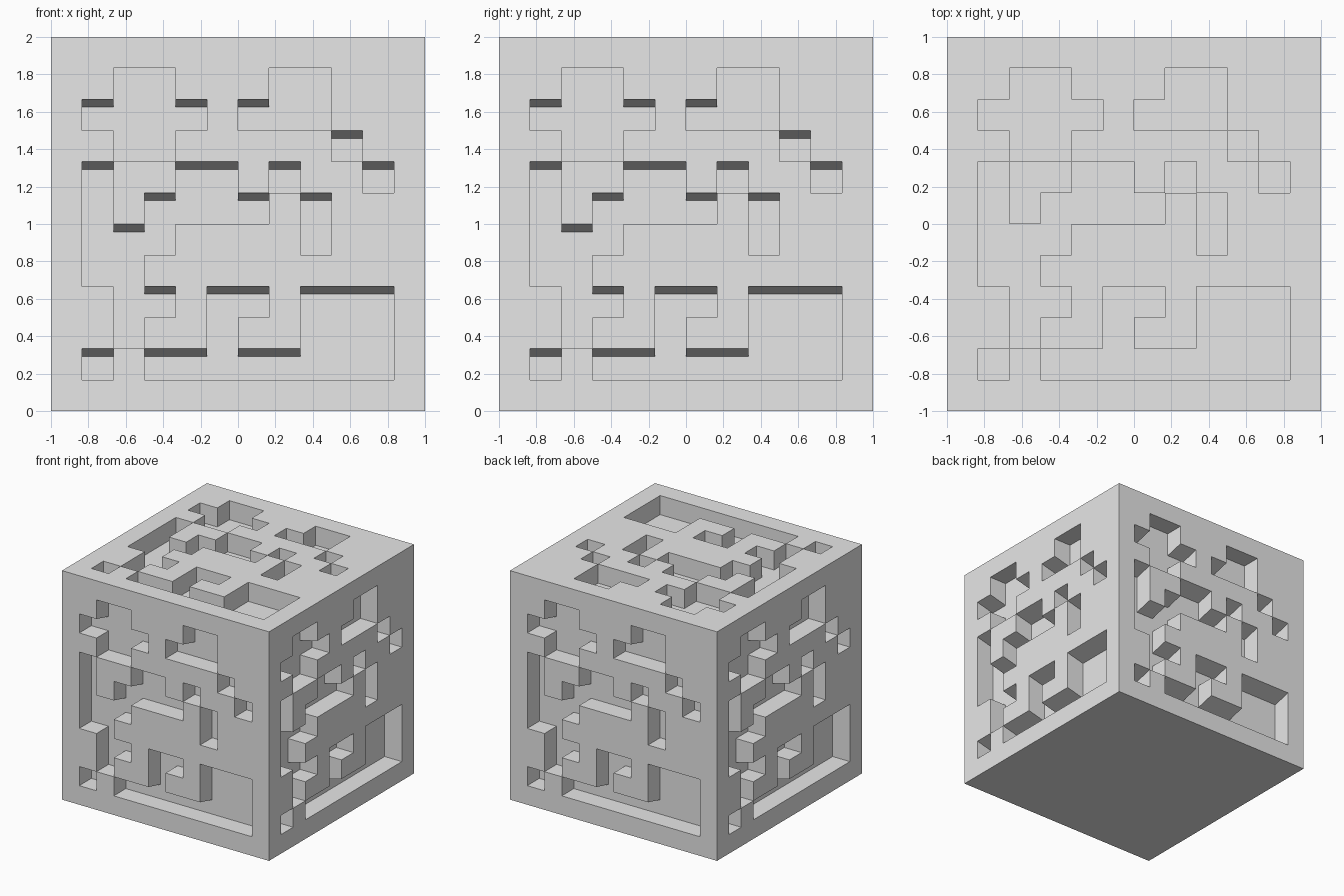
import bpy
import bmesh
from math import pi
from mathutils import Matrix, Vector

cube = bpy.data.objects.get("Cube")
if cube:
    bpy.data.objects.remove(cube, do_unlink=True)

N = 12                # cells along each edge
CELL = 2 / N
DEPTH = CELL          # recess depth
SLOPE = 0.042         # fall of the sloped recess ceilings

# Recess pattern, '#' is cut in
PATTERN = [
    "............",
    "..##...##...",
    ".####.###...",
    "..##.....#..",
    ".#..##.#..#.",
    ".#.####.#...",
    ".###....#...",
    ".##.........",
    "..##.##.###.",
    "..#..#..###.",
    ".#.########.",
    "............",
]
BLANK = ["." * N] * N


def add_panel(bm, pattern, turn, slope):
    """One cube side, modelled facing -y about the origin, then turned."""
    def face(*points):
        bm.faces.new([bm.verts.new(turn @ Vector(p)) for p in points])

    def is_cut(r, c):
        return pattern[r][c] == "#"

    def drop(r, c):
        return slope if r > 1 and not is_cut(r - 1, c) else 0

    for r in range(N):
        for c in range(N):
            x0, x1 = -1 + c * CELL, -1 + (c + 1) * CELL
            top, low = 1 - r * CELL, 1 - (r + 1) * CELL
            front, back = -1, -1 + DEPTH
            if not is_cut(r, c):
                face((x0, front, low), (x1, front, low),
                     (x1, front, top), (x0, front, top))
                continue
            inner = top - drop(r, c)
            # Back of the recess
            face((x0, back, low), (x1, back, low),
                 (x1, back, inner), (x0, back, inner))
            # Floor and ceiling
            if not is_cut(r + 1, c):
                face((x0, front, low), (x1, front, low),
                     (x1, back, low), (x0, back, low))
            if not is_cut(r - 1, c):
                face((x0, front, top), (x0, back, inner),
                     (x1, back, inner), (x1, front, top))
            # Side walls
            for x, step in ((x0, -1), (x1, 1)):
                wall = [(x, front, low), (x, back, low),
                        (x, back, inner), (x, front, top)]
                if not is_cut(r, c + step):
                    face(*(wall if step < 0 else wall[::-1]))
                elif drop(r, c) and not drop(r, c + step):
                    # Exposed end of a sloped ceiling
                    end = [(x, front, top), (x, back, top), (x, back, inner)]
                    face(*(end if step < 0 else end[::-1]))


bm = bmesh.new()
lift = Matrix.Translation((0, 0, 1))
for k in range(4):
    add_panel(bm, PATTERN, lift @ Matrix.Rotation(k * pi / 2, 4, "Z"), SLOPE)
add_panel(bm, PATTERN, lift @ Matrix.Rotation(-pi / 2, 4, "X"), 0)
add_panel(bm, BLANK, lift @ Matrix.Rotation(pi / 2, 4, "X"), 0)
bmesh.ops.remove_doubles(bm, verts=bm.verts, dist=0.0005)

mesh = bpy.data.meshes.new("engraved_block")
bm.to_mesh(mesh)
bm.free()

# Single plain grey
grey = bpy.data.materials.new("light_grey")
grey.use_nodes = True
colour = (0.8, 0.8, 0.8, 1)
grey.diffuse_color = colour
grey.node_tree.nodes["Principled BSDF"].inputs["Base Color"].default_value = colour
mesh.materials.append(grey)

block = bpy.data.objects.new("engraved_block", mesh)
bpy.context.collection.objects.link(block)
